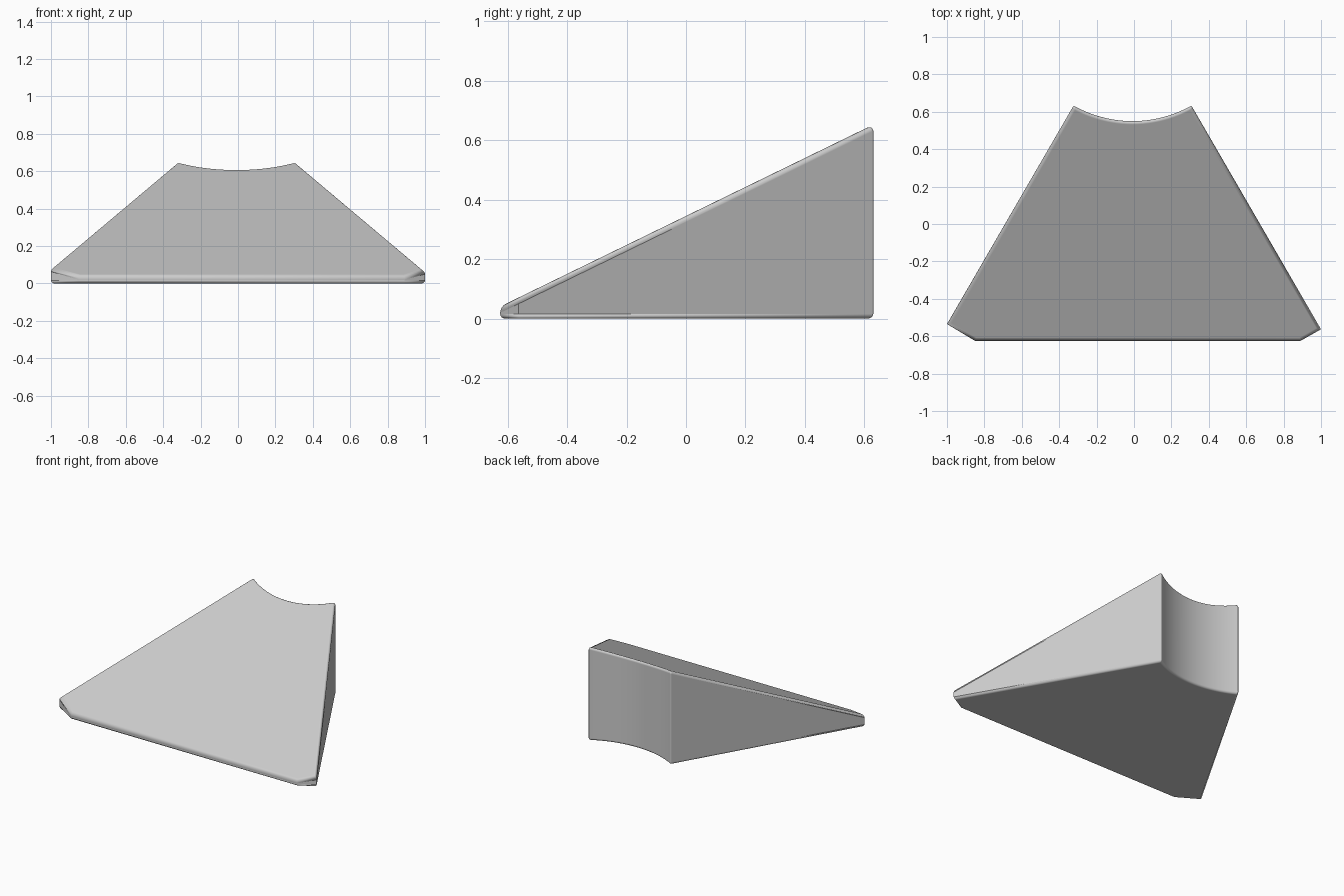
import bpy, bmesh, math
from mathutils import Vector

cube = bpy.data.objects.get("Cube")
if cube:
    bpy.data.objects.remove(cube, do_unlink=True)

grey = bpy.data.materials.new("plain grey")
grey.use_nodes = True
colour = (0.6, 0.6, 0.6, 1)
grey.diffuse_color = colour
grey.node_tree.nodes["Principled BSDF"].inputs["Base Color"].default_value = colour


def slope(y):
    """Height of the sloping top at depth y."""
    return 0.345 + 0.4875 * y


# Plan outline: clipped front corners, tapering sides
outline = [(-0.85, -0.625), (0.89, -0.625), (1.0, -0.563), (0.307, 0.633)]

# Concave back, an arc bulging towards the front
half, sag, steps = 0.315, 0.083, 24
radius = (half * half + sag * sag) / (2 * sag)
spread = math.asin(half / radius)
for i in range(1, steps):
    a = spread * (1 - 2 * i / steps)
    outline.append((radius * math.sin(a) - 0.008, 0.55 + radius * (1 - math.cos(a))))
outline += [(-0.323, 0.633), (-1.0, -0.535)]

# Wedge block: base, sloped top and walls
bm = bmesh.new()
low = [bm.verts.new((x, y, 0)) for x, y in outline]
high = [bm.verts.new((x, y, slope(y))) for x, y in outline]
bm.faces.new(low[::-1])
bm.faces.new(high)
n = len(outline)
for i in range(n):
    j = (i + 1) % n
    bm.faces.new((low[i], low[j], high[j], high[i]))
bm.normal_update()

# Round the rims and the two upright back corners
weight = bm.edges.layers.float.new("bevel_weight_edge")
for e in bm.edges:
    a, b = e.verts
    upright = (Vector(a.co.xy) - Vector(b.co.xy)).length < 0.001
    if not upright:
        e[weight] = 1.0 if a.co.z > 0.01 else 0.8
    elif a.co.y > 0.62:
        e[weight] = 0.4

mesh = bpy.data.meshes.new("wedge_block")
bm.to_mesh(mesh)
bm.free()
mesh.materials.append(grey)
wedge = bpy.data.objects.new("wedge_block", mesh)
bpy.context.collection.objects.link(wedge)

bpy.ops.object.select_all(action="DESELECT")
wedge.select_set(True)
bpy.context.view_layer.objects.active = wedge
bpy.ops.object.shade_smooth_by_angle(angle=math.radians(28))

bevel = wedge.modifiers.new("rounded_edges", "BEVEL")
bevel.limit_method = "WEIGHT"
bevel.width = 0.02
bevel.segments = 4
bevel.harden_normals = True
